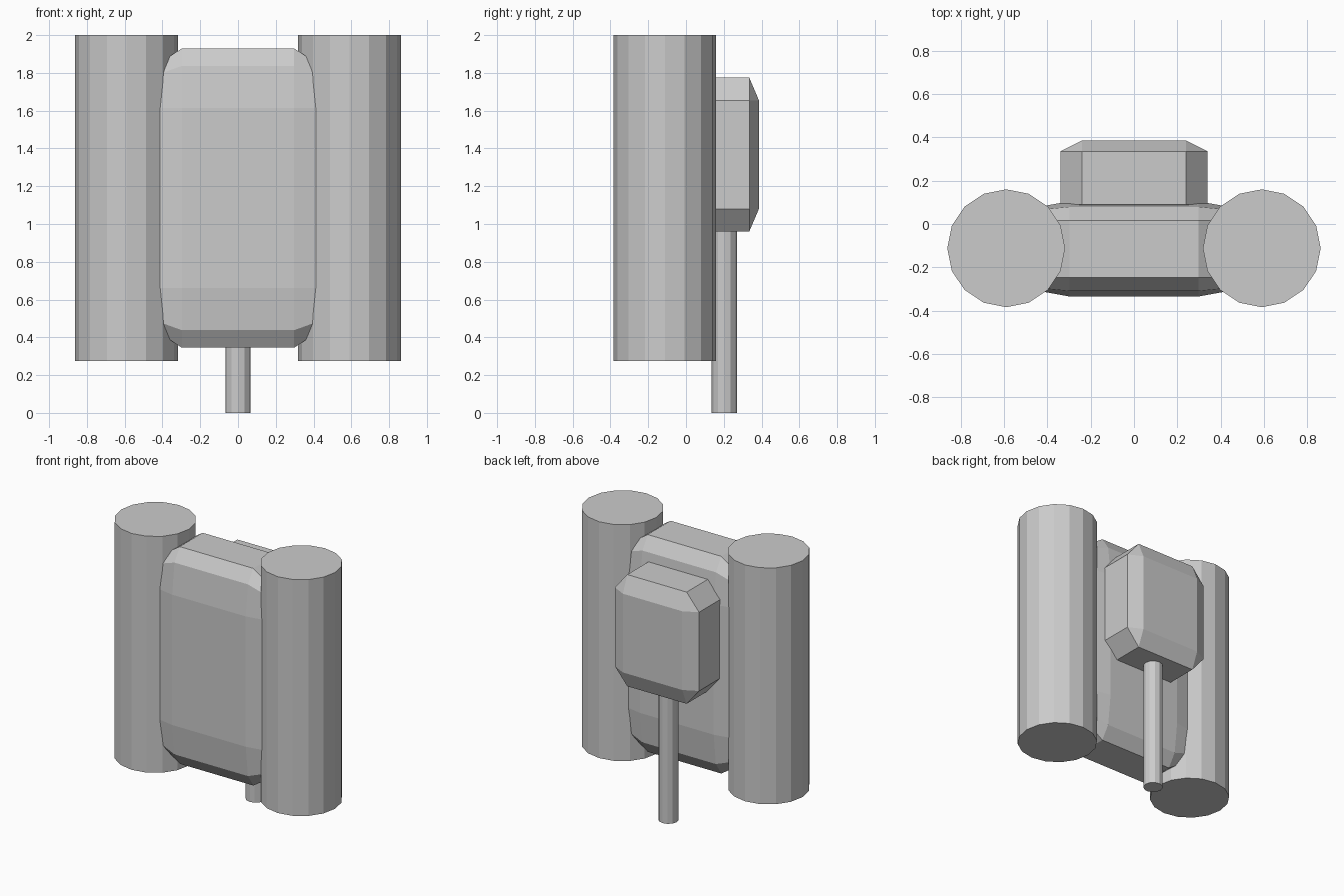
import bpy
import math

if "Cube" in bpy.data.objects:
    bpy.data.objects.remove(bpy.data.objects["Cube"])


def bevelled_box(name, centre, half, ratio, segments):
    """Cube rounded in proportion to its size, then stretched to fit."""
    bpy.ops.mesh.primitive_cube_add(size=2)
    box = bpy.context.object
    box.name = name
    bevel = box.modifiers.new("bevel", 'BEVEL')
    bevel.width = ratio
    bevel.segments = segments
    bpy.ops.object.modifier_apply(modifier=bevel.name)
    box.scale = half
    box.location = centre
    return box


def upright_cylinder(name, x, y, radius, bottom, top, sides):
    bpy.ops.mesh.primitive_cylinder_add(
        vertices=sides, radius=radius, depth=top - bottom,
        location=(x, y, (bottom + top) / 2))
    bpy.context.object.name = name


# Side tanks
for name, side in (("left_tank", -1), ("right_tank", 1)):
    upright_cylinder(name, side * 0.59, -0.112, 0.272, 0.275, 2.0, 16)

# Rounded main body between the tanks
bevelled_box("main_body", (0, -0.115, 1.1375), (0.495, 0.22, 0.7925), 0.4, 2)

# Chamfered box on the back
bevelled_box("rear_box", (0, 0.213, 1.3675), (0.34, 0.173, 0.4075), 0.295, 1)

# Thin pipe hanging from the rear box
upright_cylinder("rear_pipe", 0, 0.203, 0.067, 0.0, 1.1, 12)
